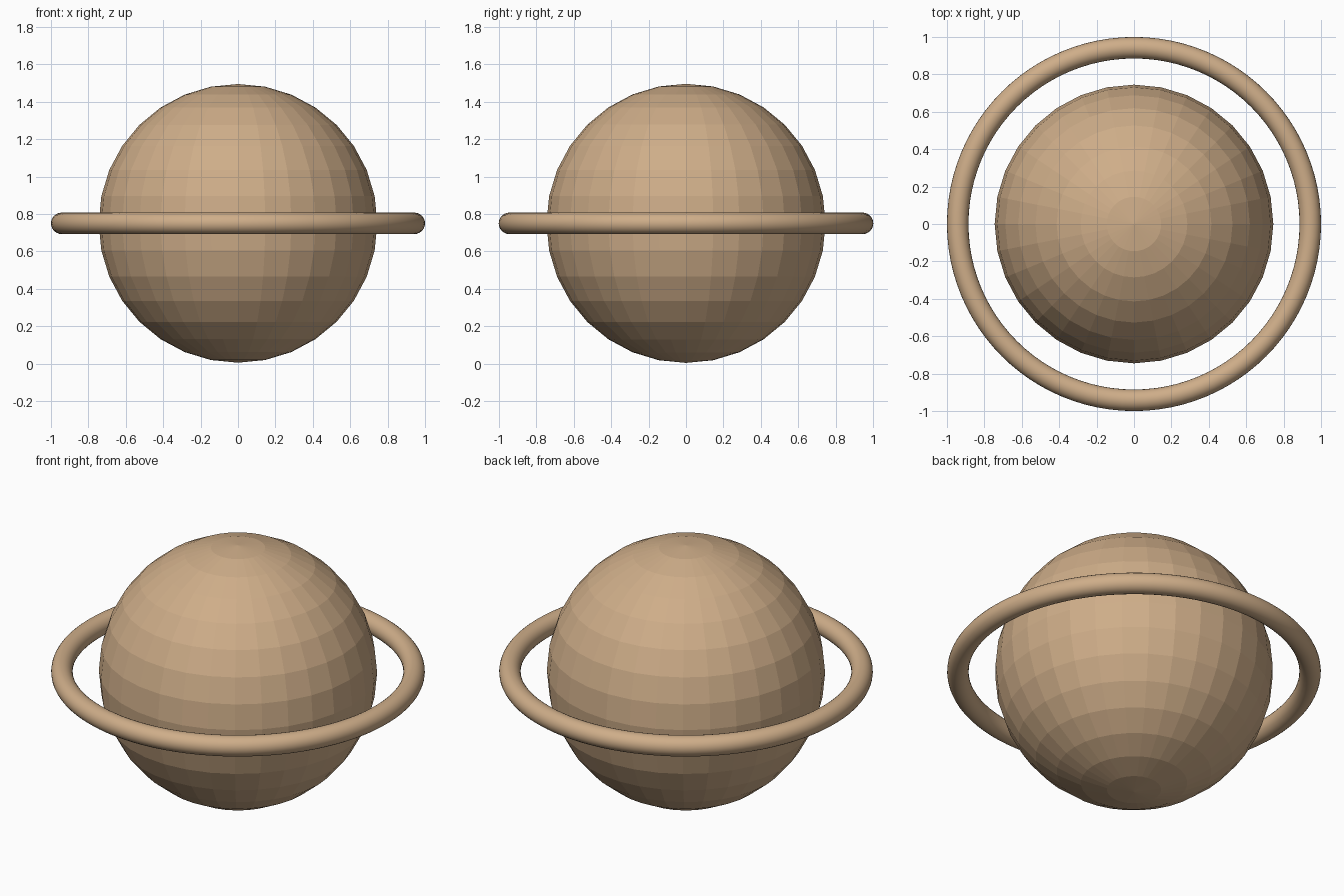
import bpy
import math

if "Cube" in bpy.data.objects:
    bpy.data.objects.remove(bpy.data.objects["Cube"])

CENTRE_Z = 0.75


def flat_colour(name, rgb):
    mat = bpy.data.materials.new(name)
    mat.diffuse_color = (*rgb, 1.0)
    mat.use_nodes = True
    mat.node_tree.nodes["Principled BSDF"].inputs["Base Color"].default_value = mat.diffuse_color
    return mat


tan = flat_colour("warm tan", (0.62, 0.42, 0.25))

# Faceted globe
bpy.ops.mesh.primitive_uv_sphere_add(segments=32, ring_count=16, radius=0.745,
                                     location=(0, 0, CENTRE_Z))
globe = bpy.context.object
globe.name = "globe"
globe.data.materials.append(tan)
bpy.ops.object.shade_flat()

# Smooth ring floating round the equator
bpy.ops.mesh.primitive_torus_add(major_radius=0.9425, minor_radius=0.0575,
                                 major_segments=96, minor_segments=24,
                                 location=(0, 0, CENTRE_Z))
ring = bpy.context.object
ring.name = "ring"
ring.data.materials.append(tan)
bpy.ops.object.shade_smooth()
